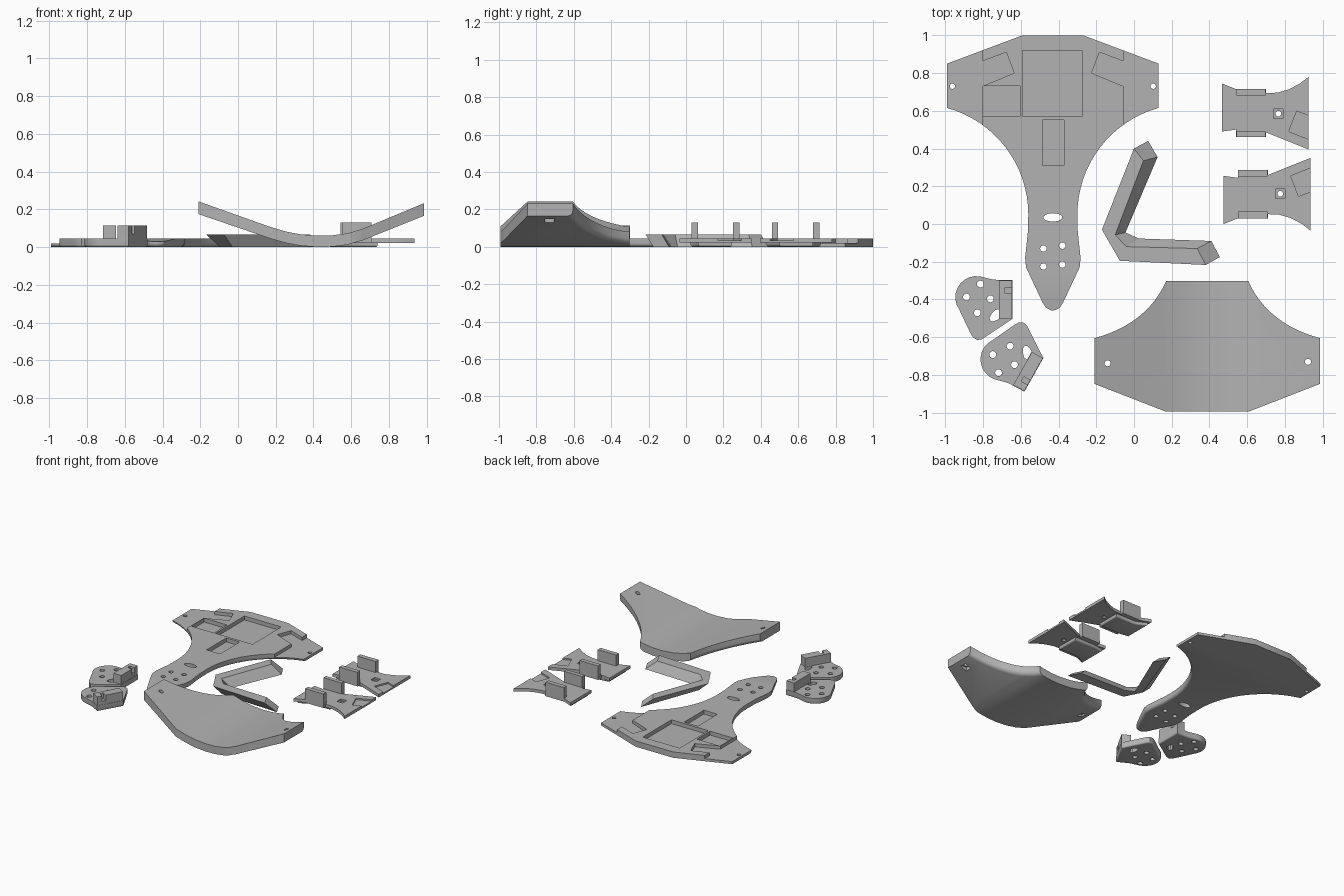
import bpy, bmesh, math
from mathutils import Matrix, Vector

if "Cube" in bpy.data.objects:
    bpy.data.objects.remove(bpy.data.objects["Cube"])

grey = bpy.data.materials.new("plain_grey")
grey.diffuse_color = (0.45, 0.45, 0.45, 1)
grey.use_nodes = True
grey.node_tree.nodes["Principled BSDF"].inputs["Base Color"].default_value = grey.diffuse_color


def finish(bm, name):
    bmesh.ops.recalc_face_normals(bm, faces=bm.faces)
    me = bpy.data.meshes.new(name)
    bm.to_mesh(me)
    bm.free()
    me.materials.append(grey)
    ob = bpy.data.objects.new(name, me)
    bpy.context.collection.objects.link(ob)
    return ob


def prism_bm(pts, z0, z1, fillet=0, rule=None):
    """Extruded outline, optionally with rounded lower edges where rule(midpoint) holds."""
    bm = bmesh.new()
    f = bm.faces.new([bm.verts.new((x, y, z0)) for x, y in pts])
    top = bmesh.ops.extrude_face_region(bm, geom=[f])["geom"]
    for v in top:
        if isinstance(v, bmesh.types.BMVert):
            v.co.z = z1
    bmesh.ops.recalc_face_normals(bm, faces=bm.faces)
    if fillet:
        es = [e for e in bm.edges if all(abs(v.co.z - z0) < 1e-5 for v in e.verts)
              and (rule is None or rule((e.verts[0].co + e.verts[1].co) / 2))]
        bmesh.ops.bevel(bm, geom=es, offset=fillet, segments=4, profile=0.5, affect='EDGES')
    return bm


def prism(name, pts, z0, z1, **kw):
    return finish(prism_bm(pts, z0, z1, **kw), name)


def rect(x0, x1, y0, y1):
    return [(x0, y0), (x1, y0), (x1, y1), (x0, y1)]


def oval(x, y, rx, ry=None, n=20):
    ry = ry or rx
    return [(x + rx * math.cos(2 * math.pi * i / n), y + ry * math.sin(2 * math.pi * i / n))
            for i in range(n)]


def boolean(ob, other, op):
    m = ob.modifiers.new(op.lower(), 'BOOLEAN')
    m.operation, m.object, m.solver = op, other, 'EXACT'
    bpy.context.view_layer.objects.active = ob
    bpy.ops.object.modifier_apply(modifier=m.name)
    bpy.data.objects.remove(other)


def cut(ob, pts, z0, z1=0.5):
    boolean(ob, prism("cutter", pts, z0, z1), 'DIFFERENCE')


def smooth(ob):
    bpy.ops.object.select_all(action='DESELECT')
    ob.select_set(True)
    bpy.context.view_layer.objects.active = ob
    bpy.ops.object.shade_smooth_by_angle(angle=math.radians(30))


# --- Base plate with wide shoulders, narrow waist and tapered tail
CX, R = -0.43, 0.586
a_end = math.asin(0.565 / R)
half = [(0.16, 1.0), (0.56, 0.85)]
half += [(0.13 + R - R * math.cos(a_end * t / 16), 0.05 + R * math.sin(a_end * t / 16))
         for t in range(16, -1, -1)]
half += [(0.132, -0.04), (0.147, -0.18), (0.142, -0.23), (0.055, -0.415), (0.035, -0.445), (0.01, -0.457)]
outline = [(CX + x, y) for x, y in half] + [(CX - x, y) for x, y in reversed(half)]
bm = prism_bm(outline, 0, 0.045, fillet=0.02, rule=lambda c: c.y < 0.62)
cutp = bmesh.ops.bisect_plane(bm, geom=bm.verts[:] + bm.edges[:] + bm.faces[:],
                              plane_co=(0, -0.32, 0), plane_no=(0, 1, 0))
for v in bm.verts:                                    # sloping tail top
    if v.co.y < -0.32 and v.co.z > 0.04:
        v.co.z -= (-0.32 - v.co.y) * 0.12
base = finish(bm, "base_plate")
ear = [(0.7, 0.3), (0.374, 0.3), (0.374, 0.73), (0.205, 0.80), (0.247, 0.91),
       (0.374, 0.862), (0.374, 1.1), (0.7, 1.1)]
for s in (-1, 1):                                     # lowered ears and their holes
    cut(base, [(CX + s * x, y) for x, y in ear], 0.02)
    cut(base, oval(CX + s * 0.532, 0.73, 0.014), -0.1)
for r in (rect(-0.59, -0.275, 0.57, 0.92), rect(-0.485, -0.37, 0.31, 0.55),
          rect(-0.8, -0.605, 0.57, 0.73)):            # pockets
    cut(base, r, 0.015)
cut(base, oval(CX, 0.035, 0.05, 0.022), -0.1)
for x, y in ((-0.48, -0.13), (-0.38, -0.115), (-0.48, -0.225), (-0.38, -0.215)):
    cut(base, oval(x, y, 0.017), -0.1)
smooth(base)

# --- Bent cover panel
KX = 0.388
half = [(0.222, -0.993), (0.598, -0.847), (0.598, -0.605)]
p0, p1, p2 = Vector((0.598, -0.605)), Vector((0.32, -0.53)), Vector((0.217, -0.302))
half += [tuple(p0 * (1 - t) ** 2 + p1 * 2 * t * (1 - t) + p2 * t * t)
         for t in [i / 12 for i in range(1, 13)]]
outline = [(KX + x, y) for x, y in half] + [(KX - x, y) for x, y in reversed(half)]
bm = prism_bm(outline, 0, 0.06, fillet=0.025, rule=lambda c: -0.6 < c.y < -0.31)
bend = [(-0.22, 0.178), (0.17, 0.045), (0.25, 0.022), (0.33, 0.007), (0.42, 0), (0.5, 0.002),
        (0.58, 0.012), (0.66, 0.035), (0.99, 0.167)]
for x, _ in bend[1:-1]:
    bmesh.ops.bisect_plane(bm, geom=bm.verts[:] + bm.edges[:] + bm.faces[:],
                           plane_co=(x, 0, 0), plane_no=(1, 0, 0))
for v in bm.verts:
    for (xa, za), (xb, zb) in zip(bend, bend[1:]):
        if xa <= v.co.x <= xb:
            lift = za + (zb - za) * (v.co.x - xa) / (xb - xa)
            v.co.z = v.co.z * (1 + lift * 0.7) + lift
            break
cover = finish(bm, "cover_panel")
for x, y, z in ((-0.14, -0.738, 0.175), (0.922, -0.73, 0.16)):   # holes with nut recess below
    cut(cover, oval(x, y, 0.016), -0.1)
    cut(cover, rect(x - 0.025, x + 0.025, y - 0.025, y + 0.025), -0.1, z)
smooth(cover)

# --- Leaning angled strip, swept through four mitred sections
rails = [  # top outer, top inner, bottom inner, bottom outer
    [(0, 0.40), (-0.17, -0.03), (-0.075, -0.195), (0.38, -0.217)],
    [(0.05, 0.335), (-0.10, -0.058), (-0.04, -0.12), (0.335, -0.13)],
    [(0.125, 0.355), (-0.045, -0.045), (0.025, -0.077), (0.41, -0.09)],
    [(0.075, 0.44), (-0.095, -0.02), (-0.03, -0.15), (0.455, -0.175)]]
bm = bmesh.new()
rows = [[bm.verts.new((x, y, z)) for x, y in r] for r, z in zip(rails, (0.067, 0.067, 0, 0))]
for a, b in zip(rows, rows[1:] + rows[:1]):
    for i in range(3):
        bm.faces.new((a[i], a[i + 1], b[i + 1], b[i]))
for i in (0, 3):
    bm.faces.new([r[i] for r in rows])
finish(bm, "angled_strip")

# --- Pair of mirrored brackets with two upright tabs each
shape = [(0.465, 0.745), (0.54, 0.715), (0.70, 0.715), (0.70, 0.693), (0.76, 0.696), (0.82, 0.713),
         (0.88, 0.745), (0.925, 0.78), (0.925, 0.395), (0.70, 0.485), (0.70, 0.46), (0.54, 0.46),
         (0.54, 0.50), (0.465, 0.49)]
under = [(0.48, 0.72), (0.56, 0.68), (0.73, 0.68), (0.73, 0.50), (0.56, 0.50), (0.48, 0.51)]
for tag, dx, s, c in (("rear", 0, 1, 0), ("front", 0.01, -1, 0.745)):
    def place(pts):
        return [(x + dx, c + s * y) for x, y in pts]
    br = prism(tag + "_bracket", place(shape), 0.022, 0.045)
    boolean(br, prism("rib", place(under), 0.0, 0.03, fillet=0.012), 'UNION')
    for y0, y1 in ((0.68, 0.715), (0.46, 0.493)):
        boolean(br, prism("tab", place(rect(0.542, 0.698, y0, y1)), 0.03, 0.13), 'UNION')
    cut(br, place(rect(0.74, 0.79, 0.56, 0.61)), 0.034)
    cut(br, place(oval(0.765, 0.585, 0.015)), -0.1)
    cut(br, place([(0.862, 0.598), (0.82, 0.49), (1.0, 0.42), (1.04, 0.53)]), 0.034)
    smooth(br)

# --- Pair of mirrored end clips, each with a raised block
arc = [(-0.19 + 0.112 * math.cos(math.radians(a)), 0.115 + 0.112 * math.sin(math.radians(a)))
       for a in range(80, 216, 15)]
clip = [(0, 0), (0, 0.205), (-0.10, 0.208)] + arc
clip += [(-0.222, -0.075), (-0.208, -0.098), (-0.185, -0.112), (-0.162, -0.108)]
for tag, o, r, u in (("left", (-0.645, -0.503), (1, 0), (0, 1)),
                     ("right", (-0.48, -0.71), (0.87, -0.49), (-0.49, -0.87))):
    def place(pts):
        return [(o[0] + r[0] * x + u[0] * y, o[1] + r[1] * x + u[1] * y) for x, y in pts]
    cl = prism(tag + "_clip", place(clip), 0, 0.045, fillet=0.012)
    boolean(cl, prism("block", place(rect(-0.069, -0.002, 0.002, 0.203)), 0.03, 0.113), 'UNION')
    cut(cl, place(rect(-0.042, 0.02, 0.137, 0.165)), 0.07)
    for x, y in ((-0.243, 0.116), (-0.169, 0.185), (-0.116, 0.106), (-0.185, 0.032)):
        cut(cl, place(oval(x, y, 0.018)), -0.1)
    cut(cl, place([(-0.071, 0.05), (-0.09, 0.048), (-0.108, 0.03), (-0.12, 0.008), (-0.118, -0.008),
                   (-0.105, -0.014), (-0.085, -0.008), (-0.071, 0.0)]), -0.1)
    smooth(cl)
